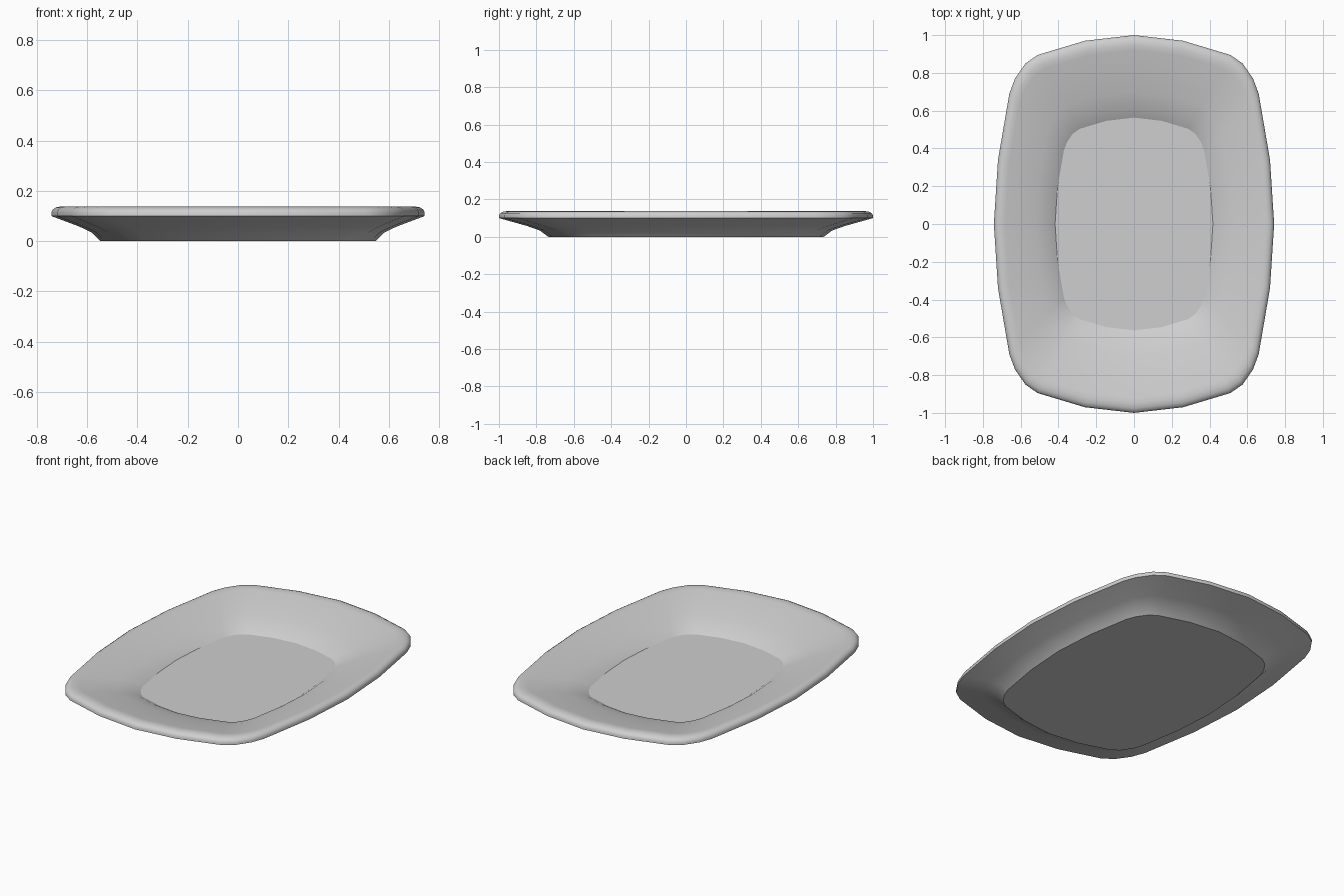
import bpy, bmesh

if "Cube" in bpy.data.objects:
    bpy.data.objects.remove(bpy.data.objects["Cube"])

# One quarter of the rim outline, mirrored into a full loop
quarter = [(0.742, 0), (0.72, 0.34), (0.66, 0.69), (0.63, 0.77),
           (0.575, 0.85), (0.51, 0.895), (0.26, 0.97), (0, 1.0)]
half = quarter + [(-x, y) for x, y in quarter[-2::-1]]
outline = half + [(x, -y) for x, y in half[-2:0:-1]]

# Cross-section from base to inner floor: (outline scale, height, sharp crease)
profile = [(0.736, 0.0, True), (0.782, 0.034, False), (0.85, 0.058, False),
           (1.0, 0.10, True), (1.0, 0.115, False), (0.992, 0.127, False),
           (0.975, 0.135, False), (0.95, 0.138, False), (0.92, 0.133, False),
           (0.82, 0.111, False), (0.70, 0.084, False), (0.61, 0.055, False),
           (0.563, 0.03, True)]

# Dish body
bm = bmesh.new()
rings = [[bm.verts.new((x * s, y * s, z)) for x, y in outline] for s, z, _ in profile]
n = len(outline)
for a, b in zip(rings, rings[1:]):
    for i in range(n):
        j = (i + 1) % n
        bm.faces.new((a[i], a[j], b[j], b[i]))
bm.faces.new(rings[0][::-1])
bm.faces.new(rings[-1])
bmesh.ops.recalc_face_normals(bm, faces=bm.faces)
for f in bm.faces:
    f.smooth = True
# Creases at the foot, under the rim and around the floor
for ring, (_, _, sharp) in zip(rings, profile):
    if sharp:
        for i in range(n):
            bm.edges.get((ring[i], ring[(i + 1) % n])).smooth = False

mesh = bpy.data.meshes.new("dish")
bm.to_mesh(mesh)
bm.free()
dish = bpy.data.objects.new("dish", mesh)
bpy.context.collection.objects.link(dish)

# Glaze colour
mat = bpy.data.materials.new("light_grey")
mat.diffuse_color = (0.62, 0.62, 0.62, 1)
mat.use_nodes = True
mat.node_tree.nodes["Principled BSDF"].inputs["Base Color"].default_value = mat.diffuse_color
mesh.materials.append(mat)
